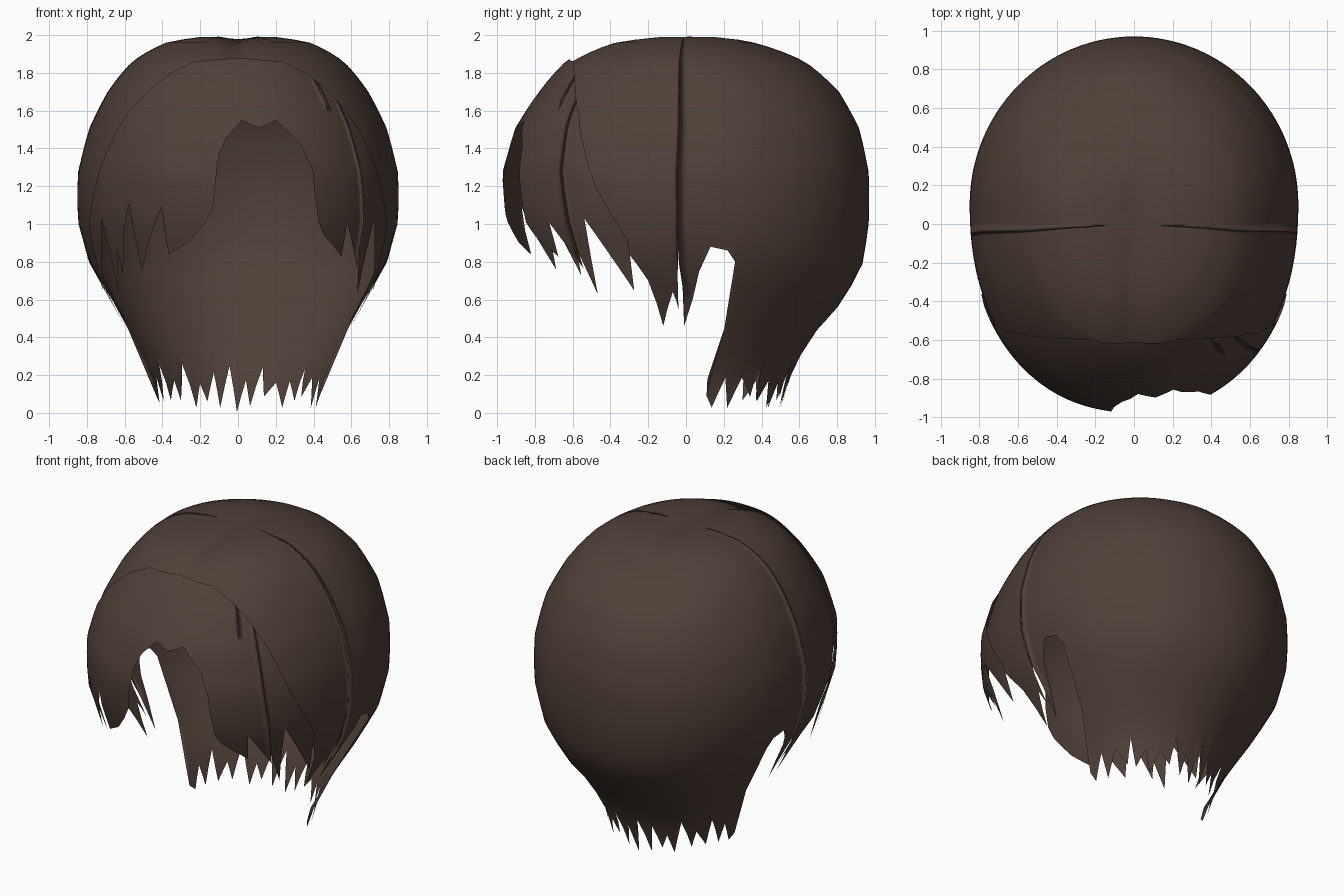
import bpy, bmesh, math, random
from mathutils import Vector

random.seed(4)
cube = bpy.data.objects.get("Cube")
if cube:
    bpy.data.objects.remove(cube)

hair = bpy.data.materials.new("dark brown hair")
hair.use_nodes = True
COLOUR = (0.08, 0.051, 0.04, 1)
hair.diffuse_color = COLOUR
hair.node_tree.nodes["Principled BSDF"].inputs["Base Color"].default_value = COLOUR

# Head envelope: height, half width, centre y, back y, front y
ENVELOPE = [
    (2.0, 0, 0, 0, 0), (1.99, .2, .02, .2, -.2), (1.96, .38, .04, .36, -.4),
    (1.86, .56, .06, .63, -.62), (1.7, .69, .08, .81, -.76), (1.5, .79, .1, .92, -.89),
    (1.26, .85, .1, .97, -.965), (1.02, .85, .1, .97, -.95), (.8, .79, .1, .94, -.88),
    (.6, .68, .11, .84, -.72), (.4, .57, .07, .66, -.5), (.2, .47, .0, .55, -.4),
    (0, .42, .0, .5, -.3)]
FRONT_POWER, BACK_POWER = 2.2, 2.0


def depth(z):
    return math.sqrt(max(0, 2 - z))


def section(z):
    """Half width, centre, back reach and front reach at a height."""
    for hi, lo in zip(ENVELOPE, ENVELOPE[1:]):
        if z >= lo[0]:
            break
    k = (depth(z) - depth(hi[0])) / (depth(lo[0]) - depth(hi[0]))
    a, c, b, f = [p + (q - p) * k for p, q in zip(hi[1:], lo[1:])]
    return a, c, b - c, c - f


def flared(z):
    """The fringe tapers less than the cap near its tips."""
    return z if z > .8 else .8 + (z - .8) * .4


def surface(angle, z, z_section):
    """Point on the envelope; angle 0 is the front, 90 is the left."""
    a, c, back, front = section(z_section)
    s, k = math.sin(math.radians(angle)), math.cos(math.radians(angle))
    n = FRONT_POWER if k > 0 else BACK_POWER
    r = (abs(s) ** n + abs(k) ** n) ** (-1 / n)
    return Vector((a * r * s, c - r * k * (front if k > 0 else back), z))


def by_side(y, z, shape=lambda z: z):
    """Hem point on the left side given as seen from the side."""
    a, c, back, front = section(shape(z))
    q = (c - y) / (front if y < c else back)
    n = FRONT_POWER if q > 0 else BACK_POWER
    q = max(-1, min(1, q))
    return math.degrees(math.atan2((1 - abs(q) ** n) ** (1 / n), q)), z


def by_front(x, z):
    """Hem point on the fringe given as seen from the front."""
    p = x / section(flared(z))[0]
    return math.degrees(math.atan2(p, (1 - abs(p) ** FRONT_POWER) ** (1 / FRONT_POWER))), z


def refine(hem, step=4):
    """Add points along a hem so that no gap is wider than the step."""
    out = [hem[0]]
    for (a0, z0), (a1, z1) in zip(hem, hem[1:]):
        n = max(2, math.ceil(abs(a1 - a0) / step))
        out += [(a0 + (a1 - a0) * i / n, z0 + (z1 - z0) * i / n) for i in range(1, n + 1)]
    return out


def mirrored(hem):
    return [(-a, z) for a, z in reversed(hem)]


def rings(top, end):
    """Shared ring depths, clamped to the span of one column."""
    return [max(top, min(end, i * .05)) for i in range(30)]


def build(name, columns):
    """Skin a sheet over columns of points and shade it smooth."""
    bm = bmesh.new()
    grid = [[bm.verts.new(p) for p in col] for col in columns]
    for left, right in zip(grid, grid[1:]):
        for i in range(len(left) - 1):
            bm.faces.new((left[i], left[i + 1], right[i + 1], right[i]))
    bmesh.ops.remove_doubles(bm, verts=bm.verts, dist=.0005)
    for f in bm.faces:
        f.smooth = True
    mesh = bpy.data.meshes.new(name)
    bm.to_mesh(mesh)
    bm.free()
    mesh.materials.append(hair)
    bpy.context.scene.collection.objects.link(bpy.data.objects.new(name, mesh))


# Cap hem: brow edge, sideburn strands and ear opening
side_hem = [(0, 1.86)] + [by_side(y, z) for y, z in (
    (-.6, 1.84), (-.6, 1.78), (-.6, 1.7), (-.59, 1.55), (-.57, 1.37), (-.5, 1.14),
    (-.43, 1.0), (-.27, .8), (-.2, .7), (-.12, .46), (-.07, .64), (-.04, .55),
    (-.04, .9), (-.01, .46), (.07, .75), (.13, .88), (.22, .86), (.26, .8))]

# Nape hem: ragged pointed tips from ear to ear
EAR, TEETH = 102, 15
width = (360 - 2 * EAR) / TEETH
nape_hem = [(EAR, .09)]
for i in range(TEETH):
    start = EAR + i * width
    lean = random.uniform(.2, .8)
    nape_hem.append((start + width * lean, random.uniform(.02, .1)))
    nape_hem.append((start + width, random.uniform(.13, .27)))
nape_hem[-1] = (360 - EAR, .09)
nape_hem[TEETH] = (nape_hem[TEETH][0], .005)
far_side = [(a + 360, z) for a, z in mirrored(side_hem)]


def cap_point(angle, z):
    p = surface(angle, z, z)
    # Shallow parting along the crown
    fade = max(0, min(1, (.3 - p.y) / .3))
    p.z -= .03 * fade * math.exp(-(p.x / .08) ** 2)
    return p


build("hair_cap", [[cap_point(a, 2 - w * w) for w in rings(0, depth(z))]
                   for a, z in refine(side_hem + nape_hem + far_side)])

# Fringe hem: parted arch in the middle, strands sweeping to both temples
temple = [by_side(y, z, flared) for y, z in (
    (-.57, .86), (-.46, .62), (-.53, 1.02), (-.27, .64), (-.3, .9))]
middle = [by_front(x, z) for x, z in (
    (-.6, .72), (-.57, 1.1), (-.5, .75), (-.4, 1.08), (-.36, .83), (-.25, .9), (-.17, 1.0),
    (-.13, 1.08), (-.1, 1.36), (-.06, 1.45), (.02, 1.54), (.11, 1.5), (.2, 1.54),
    (.33, 1.41), (.39, 1.27), (.4, 1.15), (.42, 1.0), (.45, .93), (.54, .82),
    (.57, 1.0), (.62, .76))]
fringe_hem = refine(mirrored(temple) + middle + temple)
brow_edge = refine(side_hem[:10])


def seam(angle):
    """Height of the cap's front edge at an angle."""
    for (a0, z0), (a1, z1) in zip(brow_edge, brow_edge[1:]):
        if a0 <= abs(angle) <= a1:
            return z0 + (z1 - z0) * (abs(angle) - a0) / (a1 - a0)
    return brow_edge[-1][1]


def fringe_column(angle, z):
    root = angle * .88
    top, end = depth(seam(root * .95) + .012), depth(z)
    col = []
    for w in rings(top, end):
        h = 2 - w * w
        p = surface(root + (angle - root) * (w - top) / (end - top), h, flared(h))
        col.append(Vector((p.x * 1.015, p.y * 1.015, p.z + .008)))
    return col


build("fringe", [fringe_column(a, z) for a, z in fringe_hem])
